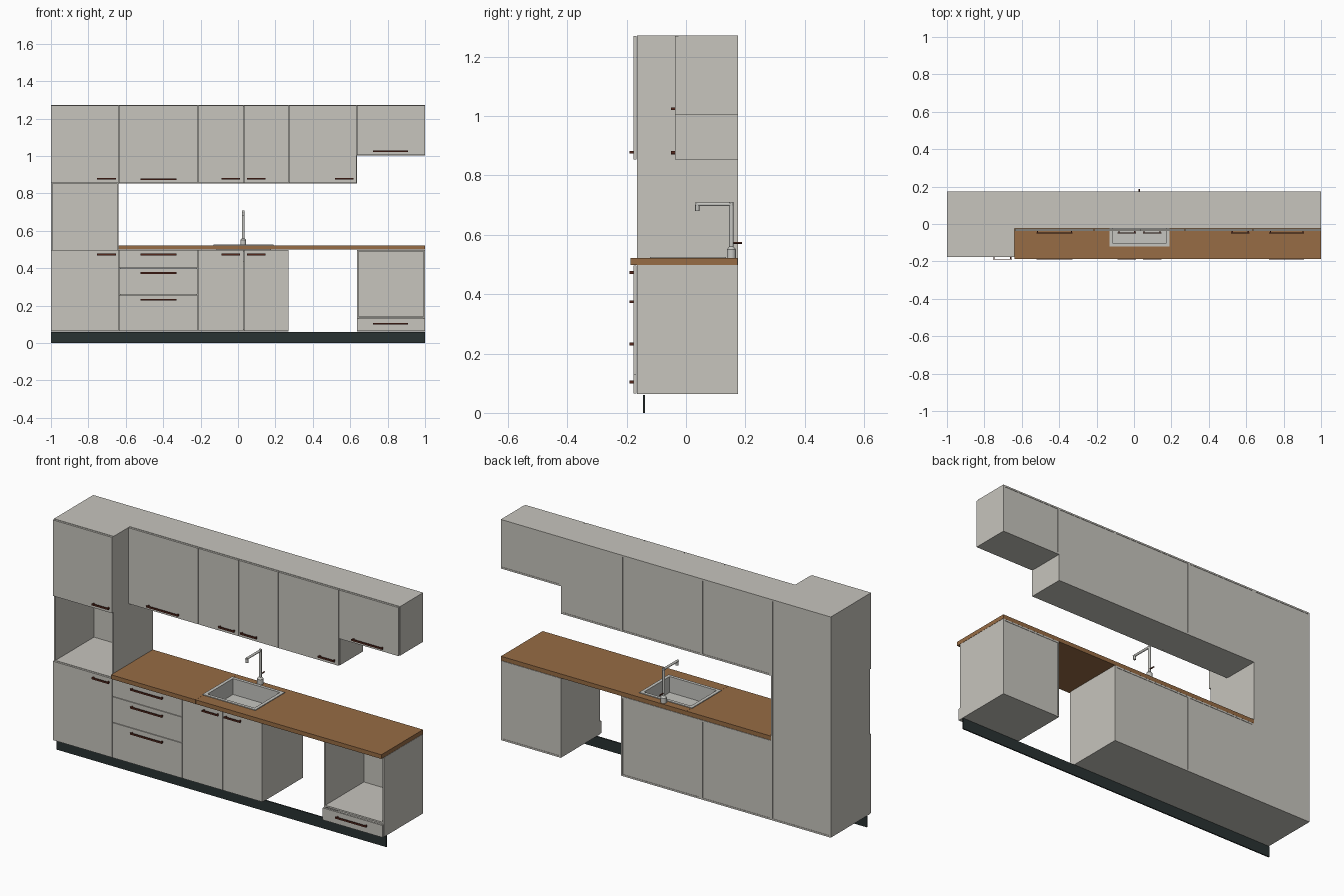
import bpy, bmesh, math
from mathutils import Vector

if "Cube" in bpy.data.objects:
    bpy.data.objects.remove(bpy.data.objects["Cube"])


def material(name, rgb):
    m = bpy.data.materials.new(name)
    m.diffuse_color = (*rgb, 1)
    m.use_nodes = True
    m.node_tree.nodes["Principled BSDF"].inputs["Base Color"].default_value = m.diffuse_color
    return m


GREY = material("cabinet_grey", (0.57, 0.555, 0.51))
WOOD = material("worktop_wood", (0.31, 0.15, 0.058))
DARK = material("plinth_dark", (0.022, 0.032, 0.032))
RUST = material("handle_brown", (0.095, 0.022, 0.012))
STEEL = material("sink_steel", (0.56, 0.56, 0.53))


def finish(name, bm, mat):
    bmesh.ops.recalc_face_normals(bm, faces=bm.faces)
    me = bpy.data.meshes.new(name)
    bm.to_mesh(me)
    bm.free()
    me.materials.append(mat)
    ob = bpy.data.objects.new(name, me)
    bpy.context.collection.objects.link(ob)
    return ob


def add_box(bm, x0, x1, y0, y1, z0, z1):
    vs = bmesh.ops.create_cube(bm, size=1)["verts"]
    for v in vs:
        v.co = Vector((x0 if v.co.x < 0 else x1,
                       y0 if v.co.y < 0 else y1,
                       z0 if v.co.z < 0 else z1))


def boxes(name, mat, *dims):
    bm = bmesh.new()
    for d in dims:
        add_box(bm, *d)
    return finish(name, bm, mat)


def frame(name, mat, outer, inner, z0, z1):
    """Rectangular slab with a rectangular hole; rects are x0, x1, y0, y1."""
    bm = bmesh.new()
    rings = []
    for x0, x1, y0, y1 in (outer, inner):
        for z in (z0, z1):
            rings.append([bm.verts.new((x, y, z)) for x, y in
                          ((x0, y0), (x1, y0), (x1, y1), (x0, y1))])
    ob, ot, ib, it = rings
    for a, b in ((ob, ot), (ot, it), (it, ib), (ib, ob)):
        for i in range(4):
            j = (i + 1) % 4
            bm.faces.new((a[i], a[j], b[j], b[i]))
    return finish(name, bm, mat)


def rod(name, mat, p, q, r0, r1=None):
    """Round bar from p to q."""
    p, q = Vector(p), Vector(q)
    bm = bmesh.new()
    bmesh.ops.create_cone(bm, cap_ends=True, segments=16, radius1=r0,
                          radius2=r0 if r1 is None else r1, depth=(q - p).length)
    rot = (q - p).to_track_quat('Z', 'Y')
    for v in bm.verts:
        v.co = rot @ v.co + (p + q) / 2
    ob = finish(name, bm, mat)
    bpy.context.view_layer.objects.active = ob
    ob.select_set(True)
    bpy.ops.object.shade_smooth_by_angle(angle=math.radians(40))
    ob.select_set(False)


BACK, T, GAP = 0.175, 0.009, 0.0015
BASE_Y, WALL_Y = -0.165, -0.025


def carcass(name, x0, x1, y0, z0, z1, shelves=(), top=True):
    """Side panels, floor, optional lid, slightly recessed back and shelves."""
    a, b = x0 + T, x1 - T
    dims = [(x0, a, y0, BACK, z0, z1), (b, x1, y0, BACK, z0, z1),
            (a, b, y0, BACK, z0, z0 + T),
            (a, b, BACK - 0.006, BACK - 0.002, z0 + T, z1 - T)]
    if top:
        dims.append((a, b, y0, BACK, z1 - T, z1))
    else:
        dims += [(a, b, y0, y0 + 0.03, z1 - T, z1), (a, b, BACK - 0.03, BACK, z1 - T, z1)]
    dims += [(a, b, y0, BACK - 0.006, s - T, s) for s in shelves]
    boxes(name, GREY, *dims)


def front(name, x0, x1, z0, z1, y, hx0, hx1, hz):
    """Door or drawer front with a bow handle."""
    boxes(name, GREY, (x0 + GAP, x1 - GAP, y - 0.012, y - 0.001, z0 + GAP, z1 - GAP))
    d, h = y - 0.012, 0.0045
    boxes(name + "_handle", RUST,
          (hx0, hx1, d - 0.014, d - 0.009, hz - h, hz + h),
          (hx0 + 0.004, hx0 + 0.010, d - 0.009, d, hz - h, hz + h),
          (hx1 - 0.010, hx1 - 0.004, d - 0.009, d, hz - h, hz + h))


# Cabinet run division lines
A, B, C, D, E, F = -1.0, -0.638, -0.214, 0.03, 0.271, 0.636
FLOOR, BTOP, WBOT, TOP = 0.063, 0.498, 0.853, 1.272

# Tall cabinet with an open appliance niche
carcass("tall_cabinet", A, B, BASE_Y, FLOOR, TOP, (BTOP, WBOT + T))
front("tall_upper_door", A, B, WBOT, TOP, BASE_Y, -0.755, -0.652, 0.878)
front("tall_lower_door", A, B, FLOOR, BTOP, BASE_Y, -0.755, -0.652, 0.473)

# Base cabinets
carcass("drawer_cabinet", B, C, BASE_Y, FLOOR, BTOP)
for i, (z0, z1, hz) in enumerate(((0.40, BTOP, 0.473), (0.258, 0.40, 0.375),
                                  (FLOOR, 0.258, 0.232))):
    front(f"drawer_{i + 1}", B, C, z0, z1, BASE_Y, -0.522, -0.328, hz)
carcass("sink_cabinet", C, E, BASE_Y, FLOOR, BTOP, top=False)
carcass("oven_cabinet", F, 1.0, BASE_Y, FLOOR, BTOP, (0.142,))
front("oven_drawer", F, 1.0, FLOOR, 0.132, BASE_Y, 0.722, 0.91, 0.104)

# Wall cabinets
carcass("wall_cabinet_left", B, C, WALL_Y, WBOT, TOP)
front("wall_door_left", B, C, WBOT, TOP, WALL_Y, -0.522, -0.328, 0.875)
carcass("wall_cabinet_double", C, E, WALL_Y, WBOT, TOP)
carcass("wall_cabinet_right", E, F, WALL_Y, WBOT, TOP)
front("wall_door_right", E, F, WBOT, TOP, WALL_Y, 0.518, 0.618, 0.878)
carcass("wall_cabinet_short", F, 1.0, WALL_Y, 1.003, TOP)
front("wall_door_short", F, 1.0, 1.003, TOP, WALL_Y, 0.722, 0.91, 1.025)

# Paired doors of the sink and double wall cabinets
for label, z0, z1, y, hz in (("sink", FLOOR, BTOP, BASE_Y, 0.473),
                             ("wall", WBOT, TOP, WALL_Y, 0.878)):
    front(label + "_pair_left_door", C, D, z0, z1, y, -0.087, 0.011, hz)
    front(label + "_pair_right_door", D, E, z0, z1, y, 0.047, 0.146, hz)

# Plinth in two lengths
boxes("plinth_left", DARK, (A, C - 0.001, -0.145, -0.138, 0, 0.06))
boxes("plinth_right", DARK, (C, 1.0, -0.145, -0.138, 0, 0.06))

# Worktop in two lengths, the right one with the sink opening
W0, W1 = 0.499, 0.522
boxes("worktop_left", WOOD, (B, -0.126, -0.187, 0.174, W0, W1))
frame("worktop_right", WOOD, (-0.125, 1.0, -0.187, 0.174),
      (-0.118, 0.178, -0.11, 0.123), W0, W1)

# Sink: flat rim, basin walls and floor
IN = (-0.112, 0.172, -0.104, 0.117)
frame("sink_rim", STEEL, (-0.13, 0.19, -0.121, 0.134), IN, W1, W1 + 0.004)
frame("sink_walls", STEEL, (IN[0] - 0.004, IN[1] + 0.004, IN[2] - 0.004, IN[3] + 0.004),
      IN, 0.435, W1)
boxes("sink_floor", STEEL, (*IN, 0.435, 0.439))

# Tap with a side-bent spout and rear lever
TX, TY = 0.028, 0.153
rod("tap_base", STEEL, (TX, TY, W1), (TX, TY, 0.55), 0.0155)
rod("tap_collar", STEEL, (TX, TY, 0.55), (TX, TY, 0.56), 0.0155, 0.0075)
rod("tap_column", STEEL, (TX, TY, 0.555), (TX, TY, 0.71), 0.0075)
rod("tap_spout", STEEL, (TX, TY + 0.006, 0.703), (TX, 0.031, 0.703), 0.0065)
rod("tap_nozzle", STEEL, (TX, 0.038, 0.705), (TX, 0.038, 0.681), 0.007)
rod("tap_lever", RUST, (TX, TY + 0.005, 0.573), (TX, 0.188, 0.573), 0.0035)
